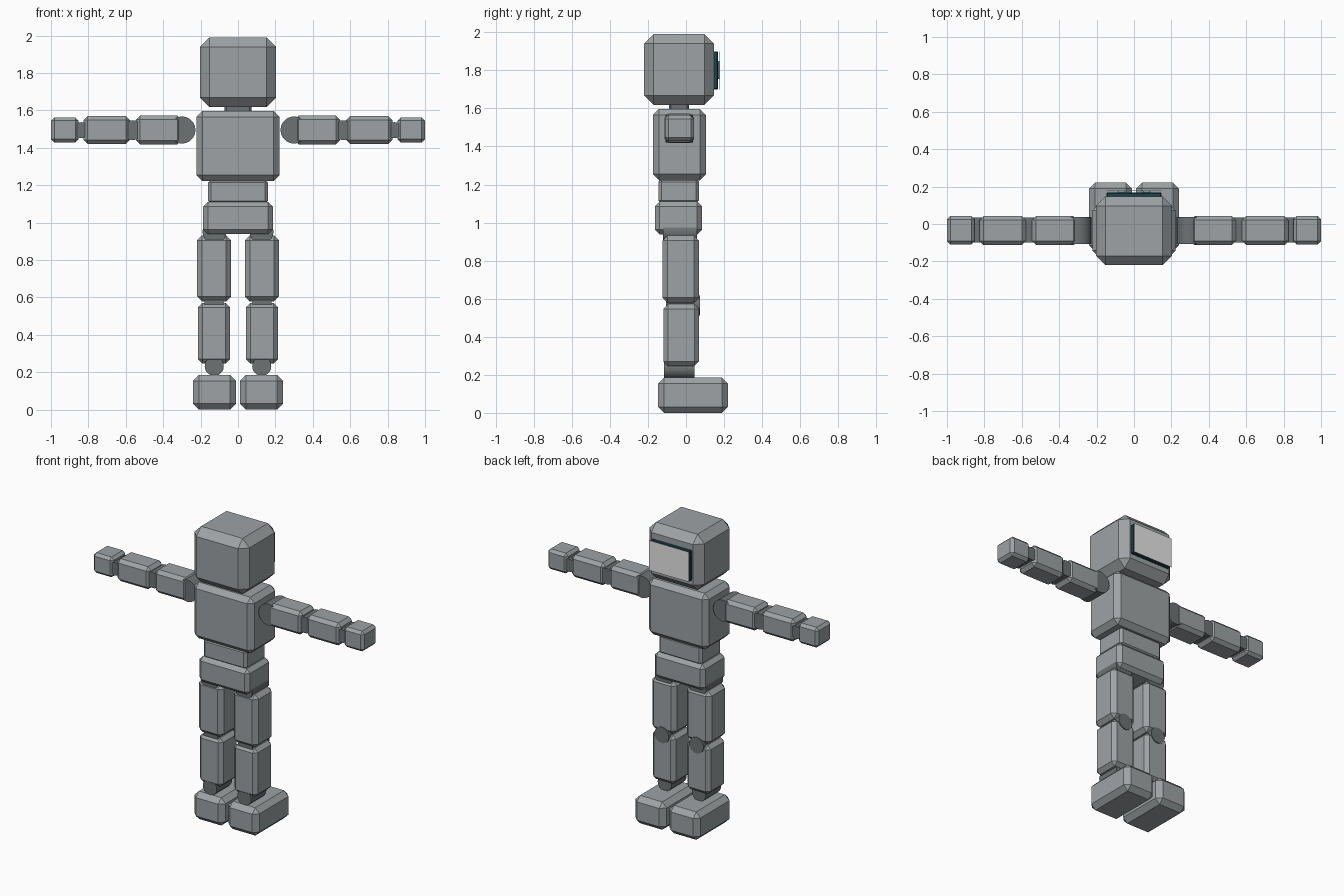
import bpy
import bmesh
from mathutils import Matrix, Vector

cube = bpy.data.objects.get("Cube")
if cube:
    bpy.data.objects.remove(cube, do_unlink=True)


def material(name, colour):
    mat = bpy.data.materials.new(name)
    mat.use_nodes = True
    rgba = (*colour, 1)
    mat.diffuse_color = rgba
    mat.node_tree.nodes["Principled BSDF"].inputs["Base Color"].default_value = rgba
    return mat


GREY = material("body grey", (0.34, 0.365, 0.375))
DARK = material("joint grey", (0.155, 0.17, 0.175))
TEAL = material("dark teal", (0.012, 0.06, 0.08))
EYE = material("pale cyan", (0.3, 0.55, 0.6))
WHITE = material("visor white", (0.8, 0.8, 0.8))


def finish(name, bm, mat):
    mesh = bpy.data.meshes.new(name)
    bm.to_mesh(mesh)
    bm.free()
    mesh.materials.append(mat)
    obj = bpy.data.objects.new(name, mesh)
    bpy.context.collection.objects.link(obj)
    return obj


def block(name, xs, ys, zs, bevel=0.0, mat=GREY):
    """Chamfered box spanning the given ranges."""
    xs = sorted(xs)
    bm = bmesh.new()
    bmesh.ops.create_cube(bm, size=1)
    for v in bm.verts:
        v.co = Vector([(r[0] + r[1]) / 2 + c * (r[1] - r[0])
                       for c, r in zip(v.co, (xs, ys, zs))])
    if bevel:
        bmesh.ops.bevel(bm, geom=bm.edges[:], offset=bevel, segments=1,
                        affect='EDGES', clamp_overlap=True)
    return finish(name, bm, mat)


def joint(name, x, z, radius, ys):
    """Round hinge lying along y."""
    bm = bmesh.new()
    turn = Matrix.Translation((x, sum(ys) / 2, z)) @ Matrix.Rotation(1.570796, 4, 'X')
    bmesh.ops.create_cone(bm, cap_ends=True, segments=20, radius1=radius, radius2=radius,
                          depth=ys[1] - ys[0], matrix=turn)
    for f in bm.faces:
        f.smooth = len(f.verts) == 4
    for e in bm.edges:
        e.smooth = all(len(f.verts) == 4 for f in e.link_faces)
    return finish(name, bm, DARK)


# Central column
block("head", (-0.203, 0.203), (-0.22, 0.147), (1.618, 1.99), 0.05)
block("neck", (-0.072, 0.072), (-0.09, 0.016), (1.58, 1.64), 0.01, DARK)
block("chest", (-0.222, 0.222), (-0.174, 0.105), (1.222, 1.597), 0.032)
block("waist", (-0.16, 0.16), (-0.145, 0.068), (1.10, 1.23), 0.016)
block("pelvis", (-0.186, 0.186), (-0.163, 0.084), (0.938, 1.11), 0.025)

# Face display: backing plate, eyes and front visor
block("display_back", (-0.147, 0.147), (0.14, 0.168), (1.7, 1.9), 0.004, TEAL)
block("visor", (-0.147, 0.147), (0.176, 0.178), (1.7, 1.9), 0, WHITE)

for side, s in (("left", 1), ("right", -1)):
    block(side + "_eye", (s * 0.048, s * 0.088), (0.165, 0.176), (1.755, 1.85), 0.004, EYE)

    # Arm
    arm_y = (-0.113, 0.043)
    joint(side + "_shoulder", s * 0.3, 1.495, 0.073, (-0.107, 0.038))
    block(side + "_upper_arm", (s * 0.302, s * 0.545), arm_y, (1.418, 1.572), 0.022)
    joint(side + "_elbow", s * 0.562, 1.494, 0.053, (-0.1, 0.035))
    block(side + "_forearm", (s * 0.578, s * 0.826), arm_y, (1.42, 1.57), 0.022)
    joint(side + "_wrist", s * 0.837, 1.494, 0.043, (-0.1, 0.035))
    block(side + "_hand", (s * 0.852, s), (-0.11, 0.043), (1.428, 1.563), 0.018)

    # Leg
    joint(side + "_hip", s * 0.126, 0.952, 0.064, (-0.121, 0.058))
    block(side + "_thigh", (s * 0.037, s * 0.219), (-0.124, 0.068), (0.578, 0.932), 0.027)
    joint(side + "_knee", s * 0.128, 0.565, 0.053, (-0.105, 0.074))
    block(side + "_shin", (s * 0.042, s * 0.214), (-0.119, 0.068), (0.246, 0.571), 0.024)
    joint(side + "_ankle", s * 0.127, 0.232, 0.051, (-0.116, 0.045))
    block(side + "_foot", (s * 0.011, s * 0.24), (-0.147, 0.221), (0, 0.186), 0.032)
